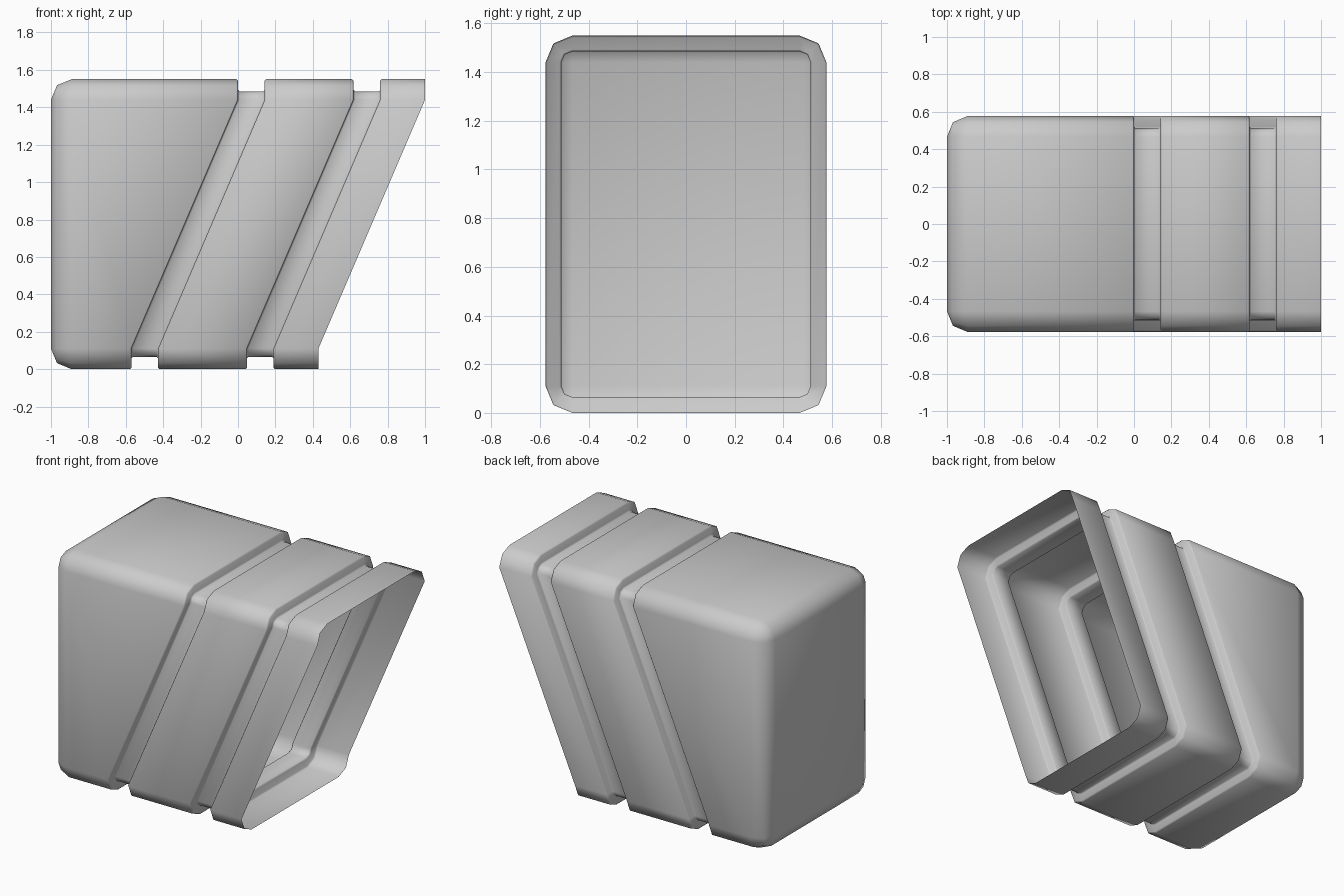
import bpy, bmesh, math

cube = bpy.data.objects.get("Cube")
if cube:
    bpy.data.objects.remove(cube, do_unlink=True)

HALF_W, HEIGHT, RADIUS = 0.577, 1.55, 0.11
LEAN = 0.57      # how far the slanted cuts lean back at the bottom
DEPTH = 0.065    # groove depth
SOFT = 0.008     # small softened edge in the grooves

grey = bpy.data.materials.new("plain grey")
grey.use_nodes = True
colour = (0.6, 0.6, 0.6, 1.0)
grey.diffuse_color = colour
grey.node_tree.nodes["Principled BSDF"].inputs["Base Color"].default_value = colour

bm = bmesh.new()


def ring(x, inset, lean):
    """Rounded rectangle across x; lower corners shift back by lean."""
    r = RADIUS - inset
    w, low, high = HALF_W - RADIUS, RADIUS, HEIGHT - RADIUS
    corners = [(w, low, -90), (w, high, 0), (-w, high, 90), (-w, low, 180)]
    verts = []
    for y, z, start in corners:
        shift = lean if z == low else 0
        for step in range(3 if r > 0 else 1):
            a = math.radians(start + 45 * step)
            verts.append(bm.verts.new((x - shift, y + r * math.cos(a), z + r * math.sin(a))))
    return verts


def groove(x0, x1):
    """Stations down into a groove and back out again."""
    side = [(-SOFT, 0), (0, SOFT), (0, DEPTH - SOFT), (SOFT, DEPTH)]
    return ([(x0 + dx, d, LEAN) for dx, d in side]
            + [(x1 - dx, d, LEAN) for dx, d in reversed(side)])


# Rounded closed end, body, two slanted grooves and the open slanted rim
soft_end = RADIUS * (1 - math.sqrt(0.5))
stations = [(-1 + soft_end, soft_end, 0), (-1 + RADIUS, 0, 0)]
stations += groove(0.0, 0.143) + groove(0.618, 0.76) + [(1.0, 0, LEAN)]
rings = [ring(*s) for s in stations]

for a, b in zip(rings, rings[1:]):
    for i in range(len(a)):
        j = (i + 1) % len(a)
        bm.faces.new((a[i], a[j], b[j], b[i]))

# Flat end cap with its rounded border and corners
cap = ring(-1, RADIUS, 0)
bm.faces.new(cap[::-1])
first = rings[0]
for c in range(4):
    k, n = 3 * c, (3 * c + 3) % 12
    bm.faces.new((cap[c], first[k + 1], first[k]))
    bm.faces.new((cap[c], first[k + 2], first[k + 1]))
    bm.faces.new((cap[c], cap[(c + 1) % 4], first[n], first[k + 2]))

mesh = bpy.data.meshes.new("grooved_shell")
bm.to_mesh(mesh)
bm.free()
mesh.materials.append(grey)
shell = bpy.data.objects.new("grooved_shell", mesh)
bpy.context.collection.objects.link(shell)
bpy.context.view_layer.objects.active = shell
shell.select_set(True)
bpy.ops.object.shade_smooth_by_angle(angle=math.radians(50))
